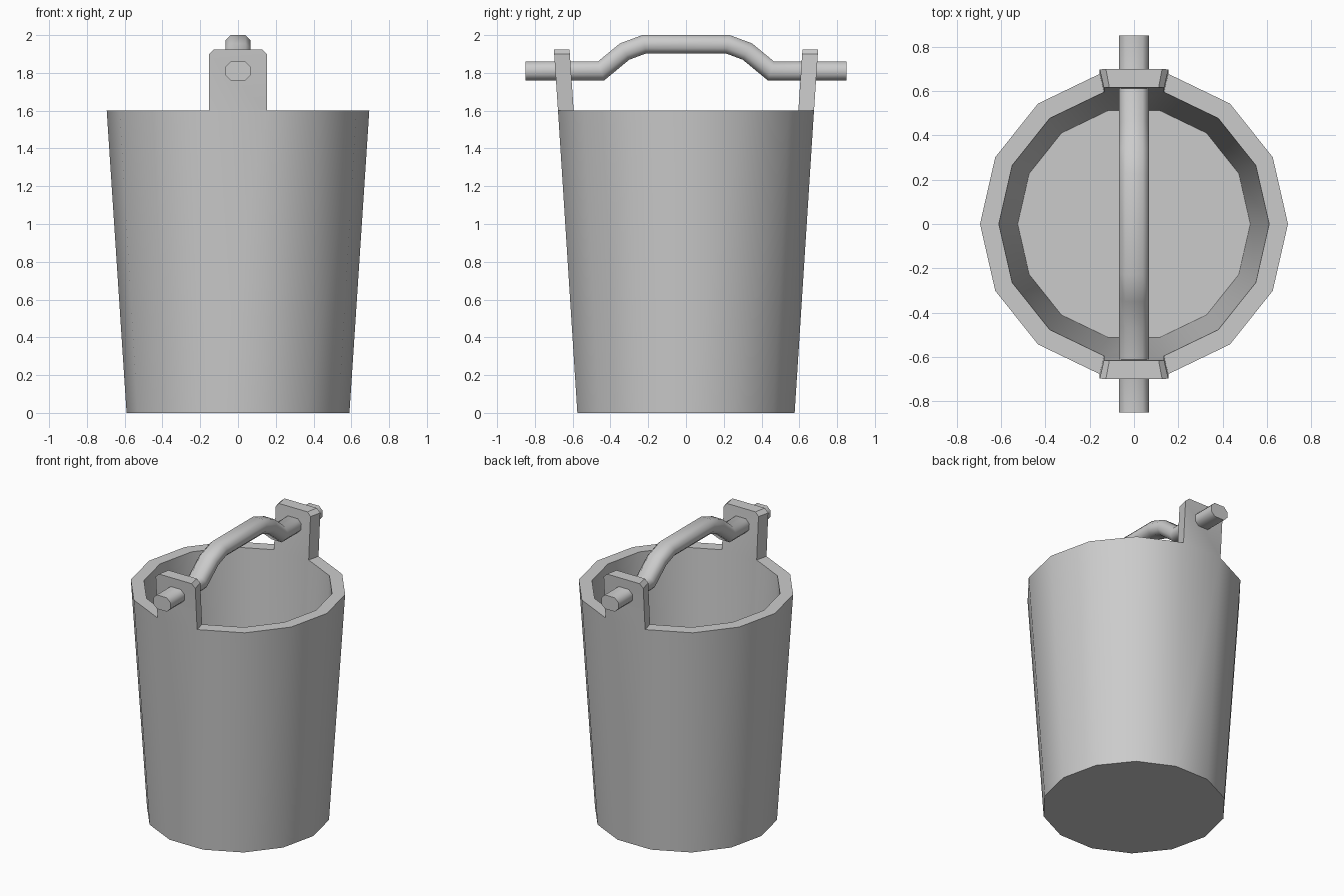
import bpy
import bmesh
import math
from mathutils import Vector

SIDES = 14

cube = bpy.data.objects.get("Cube")
if cube:
    bpy.data.objects.remove(cube, do_unlink=True)

grey = bpy.data.materials.new("plain grey")
grey.use_nodes = True
grey.diffuse_color = (0.6, 0.6, 0.6, 1)
grey.node_tree.nodes["Principled BSDF"].inputs["Base Color"].default_value = (0.6, 0.6, 0.6, 1)


def finish(bm, name, angle):
    bmesh.ops.recalc_face_normals(bm, faces=bm.faces)
    mesh = bpy.data.meshes.new(name)
    bm.to_mesh(mesh)
    bm.free()
    mesh.materials.append(grey)
    obj = bpy.data.objects.new(name, mesh)
    bpy.context.collection.objects.link(obj)
    bpy.ops.object.select_all(action="DESELECT")
    obj.select_set(True)
    bpy.context.view_layer.objects.active = obj
    bpy.ops.object.shade_smooth_by_angle(angle=math.radians(angle))
    return obj


def bridge(bm, a, b, skip=()):
    n = len(a)
    for i in range(n):
        if i not in skip:
            j = (i + 1) % n
            bm.faces.new((a[i], a[j], b[j], b[i]))


# Bucket: tapered wall, flat rim, inner wall and floor
bm = bmesh.new()
rings = []
for radius, z in ((0.59, 0), (0.695, 1.6), (0.61, 1.6), (0.525, 0.2)):
    steps = [2 * math.pi * i / SIDES for i in range(SIDES)]
    rings.append([bm.verts.new((radius * math.cos(t), radius * math.sin(t), z)) for t in steps])
outer_base, outer_rim, inner_rim, floor = rings
bm.faces.new(outer_base)
bm.faces.new(floor)

# The rim segments facing front and back rise into the handle lugs
lug_segments = (SIDES // 4, SIDES // 4 + SIDES // 2)
bridge(bm, outer_base, outer_rim)
bridge(bm, outer_rim, inner_rim, skip=lug_segments)
bridge(bm, inner_rim, floor)


def lug_outline(a, b):
    """Upright plate outline with clipped top corners."""
    rise = Vector((0, math.copysign(0.022, a.co.y), 0.325))
    along = (b.co - a.co) * 0.09
    points = (b.co + rise * 0.92, b.co + rise - along, a.co + rise + along, a.co + rise * 0.92)
    return [a, b] + [bm.verts.new(p) for p in points]


for i in lug_segments:
    outer = lug_outline(outer_rim[i], outer_rim[i + 1])
    inner = lug_outline(inner_rim[i], inner_rim[i + 1])
    bm.faces.new(outer)
    bm.faces.new(inner)
    bridge(bm, outer, inner, skip=(0,))
finish(bm, "bucket", 35)

# Handle: chamfered bar swept along a raised path, mirrored front to back
bm = bmesh.new()
half = [(-0.85, 1.81), (-0.45, 1.81), (-0.325, 1.913), (-0.22, 1.952)]
path = [Vector((0, y, z)) for y, z in half]
path += [Vector((0, -p.y, p.z)) for p in reversed(path)]
w, h, c = 0.067, 0.049, 0.028
corner = [(w, h - c), (w - c, h)]
section = corner + [(-x, z) for x, z in reversed(corner)]
section += [(-x, -z) for x, z in section]

loops = []
for i, p in enumerate(path):
    before = (p - path[i - 1]).normalized() if i else Vector((0, 1, 0))
    after = (path[i + 1] - p).normalized() if i < len(path) - 1 else before
    tangent = (before + after).normalized()
    up = Vector((0, -tangent.z, tangent.y)) / tangent.dot(after)
    loops.append([bm.verts.new(p + Vector((x, 0, 0)) + up * z) for x, z in section])
for a, b in zip(loops, loops[1:]):
    bridge(bm, a, b)
bm.faces.new(loops[0])
bm.faces.new(loops[-1])
finish(bm, "handle", 55)
